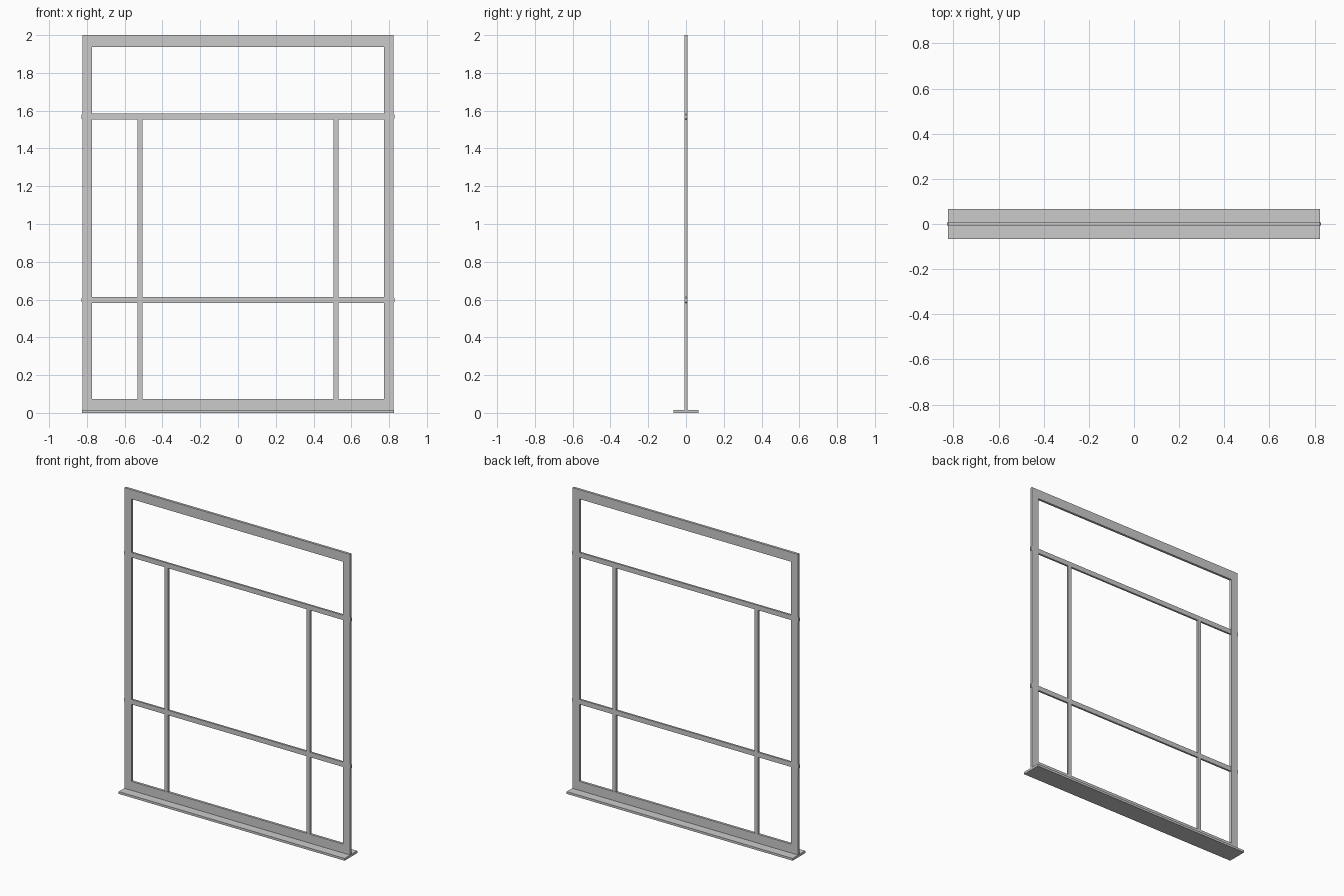
import bpy, bmesh

if "Cube" in bpy.data.objects:
    bpy.data.objects.remove(bpy.data.objects["Cube"])

W, H = 0.823, 2.0        # half width and height of the outer frame
IX, Z0, Z1 = 0.772, 0.074, 1.938   # frame opening
RAILS = [(0.582, 0.614), (1.552, 1.584)]


def make(name, bm):
    bmesh.ops.recalc_face_normals(bm, faces=bm.faces)
    me = bpy.data.meshes.new(name)
    bm.to_mesh(me)
    bm.free()
    ob = bpy.data.objects.new(name, me)
    bpy.context.collection.objects.link(ob)
    return ob


def prism(name, outline, depth):
    """Extrude an x-z outline symmetrically along y."""
    bm = bmesh.new()
    face = bm.faces.new([bm.verts.new((x, -depth, z)) for x, z in outline])
    ext = bmesh.ops.extrude_face_region(bm, geom=[face])
    verts = [v for v in ext["geom"] if isinstance(v, bmesh.types.BMVert)]
    bmesh.ops.translate(bm, vec=(0, 2 * depth, 0), verts=verts)
    return make(name, bm)


def box(name, x0, x1, z0, z1, depth):
    return prism(name, [(x0, z0), (x1, z0), (x1, z1), (x0, z1)], depth)


# outer frame: one continuous ring
bm = bmesh.new()
rings = []
for y in (-0.008, 0.008):
    for a, b, c in ((W, 0.0, H), (IX, Z0, Z1)):
        rings.append([bm.verts.new((x, y, z)) for x, z in
                      ((-a, b), (a, b), (a, c), (-a, c))])
of, inf, ob_, inb = rings
for p, q in ((of, inf), (inf, inb), (inb, ob_), (ob_, of)):
    for i in range(4):
        j = (i + 1) % 4
        bm.faces.new((p[i], p[j], q[j], q[i]))
make("outer_frame", bm)

# sill plate
box("sill", -0.825, 0.825, 0.0, 0.015, 0.066)

# cross rails whose chamfered ends poke through the posts
for name, (a, b) in zip(("lower_rail", "upper_rail"), RAILS):
    e, c = 0.828, 0.006
    prism(name, [(-e + c, a), (e - c, a), (e, a + c), (e, b - c),
                 (e - c, b), (-e + c, b), (-e, b - c), (-e, a + c)], 0.0065)

# vertical glazing bars, below and above the lower rail
for side, s in (("left", -1), ("right", 1)):
    x = s * 0.519
    for part, a, b in (("lower", Z0, RAILS[0][0]),
                       ("upper", RAILS[0][1], RAILS[1][0])):
        box(f"{side}_{part}_bar", x - 0.013, x + 0.013, a, b, 0.0065)
